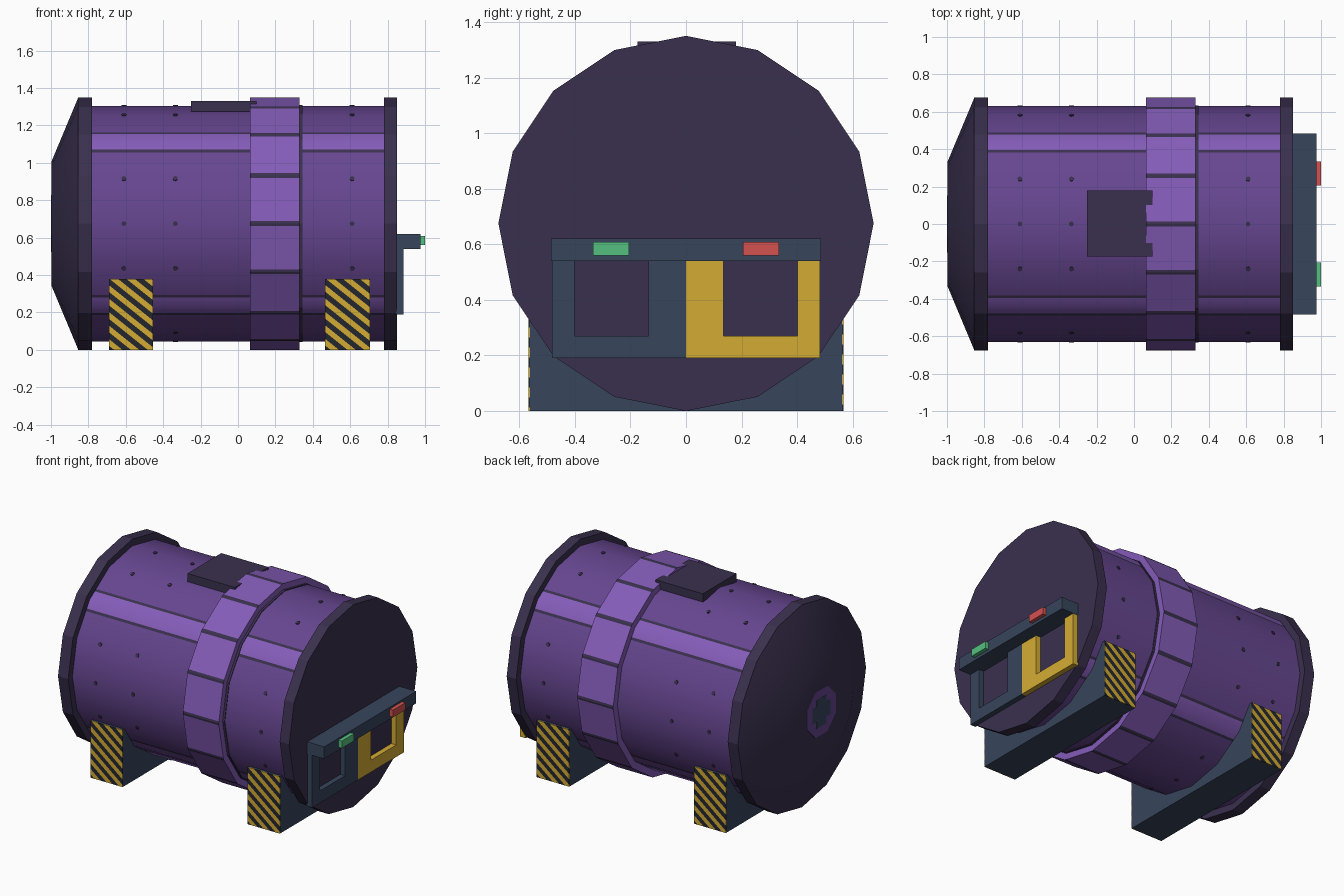
import bpy, bmesh, math
from mathutils import Vector, Matrix

if "Cube" in bpy.data.objects:
    bpy.data.objects.remove(bpy.data.objects["Cube"])

def srgb(r, g, b):
    f = lambda c: c / 12.92 if c <= 0.04045 else ((c + 0.055) / 1.055) ** 2.4
    return (f(r / 255), f(g / 255), f(b / 255), 1)

def material(name, *rgb):
    m = bpy.data.materials.new(name)
    m.diffuse_color = srgb(*rgb)
    m.use_nodes = True
    m.node_tree.nodes["Principled BSDF"].inputs["Base Color"].default_value = m.diffuse_color
    return m

PURPLE = material("purple", 102, 70, 144)
LILAC = material("light purple", 132, 92, 184)
DARK = material("dark purple", 58, 48, 78)
SLATE = material("slate", 55, 70, 92)
YELLOW = material("hazard yellow", 212, 172, 52)
BLACK = material("hazard black", 36, 38, 46)
RED = material("red", 212, 82, 80)
GREEN = material("green", 86, 192, 128)

CZ = 0.675      # height of the tank axis
SIDES = 16

def finish(name, bm, mats, smooth=False):
    bmesh.ops.recalc_face_normals(bm, faces=bm.faces)
    me = bpy.data.meshes.new(name)
    bm.to_mesh(me)
    bm.free()
    for m in mats:
        me.materials.append(m)
    if smooth:
        me.polygons.foreach_set("use_smooth", [True] * len(me.polygons))
        me.set_sharp_from_angle(angle=math.radians(30))
    ob = bpy.data.objects.new(name, me)
    bpy.context.collection.objects.link(ob)
    return ob

def add_box(bm, lo, hi):
    lo, hi = Vector(lo), Vector(hi)
    mat = Matrix.Translation((lo + hi) / 2) @ Matrix.Diagonal((hi - lo).to_4d())
    return bmesh.ops.create_cube(bm, size=1, matrix=mat)["verts"]

def box(name, lo, hi, mat):
    bm = bmesh.new()
    add_box(bm, lo, hi)
    return finish(name, bm, [mat])

def drum(name, profile, mats, marks=(), marked=lambda k: True, smooth=False):
    """16-sided drum along x from (x, radius) pairs. Marks are (offset, material index)
    bands painted to both sides of the chosen corners."""
    corner = lambda k: Vector((math.sin(k * math.tau / SIDES), math.cos(k * math.tau / SIDES)))
    side = 2 * math.sin(math.pi / SIDES)
    pts, cols = [], []
    for k in range(SIDES):
        a, b = corner(k), corner(k + 1)
        steps = [(0, 0)]
        if marked(k):
            last = 0
            steps = []
            for d, m in marks:
                steps.append((last, m))
                last = d
            steps.append((last, 0))
        if marked(k + 1):
            for i in range(len(marks) - 1, -1, -1):
                steps.append((side - marks[i][0], marks[i][1]))
        for d, m in steps:
            pts.append(a.lerp(b, d / side))
            cols.append(m)
    bm = bmesh.new()
    rings = [[bm.verts.new((x, p.x * r, CZ + p.y * r)) for p in pts] for x, r in profile]
    n = len(pts)
    for r0, r1 in zip(rings, rings[1:]):
        for j in range(n):
            q = (j + 1) % n
            bm.faces.new((r0[j], r0[q], r1[q], r1[j])).material_index = cols[j]
    for r in (rings[0], rings[-1]):
        bm.faces.new(r)
    return finish(name, bm, mats, smooth)

# Tank body with four light painted ribs edged in dark
drum("tank_body", [(-0.79, 0.63), (0.79, 0.63)], [PURPLE, LILAC, DARK],
     [(0.095, 1), (0.122, 2)], lambda k: k % 4 == 2, smooth=True)

# End flanges and conical cap
drum("left_flange", [(-0.855, 0.675), (-0.78, 0.675)], [DARK])
drum("right_flange", [(0.78, 0.675), (0.85, 0.675)], [DARK])
drum("cone_cap", [(-0.855, 0.672), (-0.996, 0.335)], [DARK], smooth=True)

# Raised band, split by dark seams, with a dark line beside it
drum("centre_band", [(0.065, 0.675), (0.33, 0.675)], [LILAC, DARK], [(0.02, 1)])
drum("band_edge_line", [(0.33, 0.634), (0.345, 0.634)], [DARK])

# Small rivets around the body
bm = bmesh.new()
for k in range(SIDES):
    if k % 4 == 2:
        continue
    rot = Matrix.Translation((0, 0, CZ)) @ Matrix.Rotation(k * math.tau / SIDES, 4, 'X')
    for x in (-0.61, -0.335, 0.61):
        bmesh.ops.create_cone(bm, cap_ends=True, segments=8, radius1=0.013, radius2=0.013,
                              depth=0.008, matrix=rot @ Matrix.Translation((x, 0, 0.629)))
finish("rivets", bm, [DARK])

# Hub ring and centre cross on the cone cap
bm = bmesh.new()
bmesh.ops.create_cone(bm, cap_ends=True, segments=8, radius1=0.165, radius2=0.165, depth=0.004,
                      matrix=Matrix.Translation((-0.997, 0, CZ)) @ Matrix.Rotation(math.pi / 2, 4, 'Y')
                      @ Matrix.Rotation(math.pi / 8, 4, 'Z'))
finish("hub_ring", bm, [PURPLE])
bm = bmesh.new()
for w, h in ((0.095, 0.05), (0.05, 0.095)):
    add_box(bm, (-1.0, -w, CZ - h), (-0.998, w, CZ + h))
finish("hub_cross", bm, [SLATE])

# Hatch plate on top
box("top_hatch", (-0.25, -0.175, 1.275), (0.10, 0.18, 1.33), DARK)

def hazard_plate(name, x0, x1, s):
    """Thin plate cut into diagonal stripes, coloured by stripe number."""
    bm = bmesh.new()
    add_box(bm, (x0, min(s * 0.56, s * 0.566), 0), (x1, max(s * 0.56, s * 0.566), 0.38))
    normal = Vector((-s * 0.8, 0, 1))
    height = lambda p: normal.dot(p - Vector(((x0 + x1) / 2, 0, 0)))
    step = 0.036
    for i in range(-4, 16):
        bmesh.ops.bisect_plane(bm, geom=bm.verts[:] + bm.edges[:] + bm.faces[:],
                               plane_co=((x0 + x1) / 2, 0, i * step), plane_no=normal)
    for f in bm.faces:
        f.material_index = math.floor(height(f.calc_center_median()) / step) % 2
    finish(name, bm, [YELLOW, BLACK])

# Cradle feet with hazard plates front and back
for side, x0, x1 in (("left", -0.69, -0.455), ("right", 0.465, 0.705)):
    box(side + "_foot", (x0, -0.562, 0), (x1, 0.562, 0.379), SLATE)
    hazard_plate(side + "_foot_front_stripes", x0, x1, -1)
    hazard_plate(side + "_foot_back_stripes", x0, x1, 1)

# Two open frames under a control bar on the right end
for name, s, mat in (("slate_frame", -1, SLATE), ("yellow_frame", 1, YELLOW)):
    bm = bmesh.new()
    for y0, y1, z0, z1 in ((0, 0.135, 0.27, 0.54), (0.402, 0.483, 0.27, 0.54), (0, 0.483, 0.19, 0.27)):
        add_box(bm, (0.845, min(s * y0, s * y1), z0), (0.885, max(s * y0, s * y1), z1))
    finish(name, bm, [mat])
box("control_bar", (0.845, -0.485, 0.54), (0.975, 0.485, 0.62), SLATE)
box("green_button", (0.97, -0.335, 0.56), (1.0, -0.205, 0.608), GREEN)
box("red_button", (0.97, 0.205, 0.56), (1.0, 0.335, 0.608), RED)
